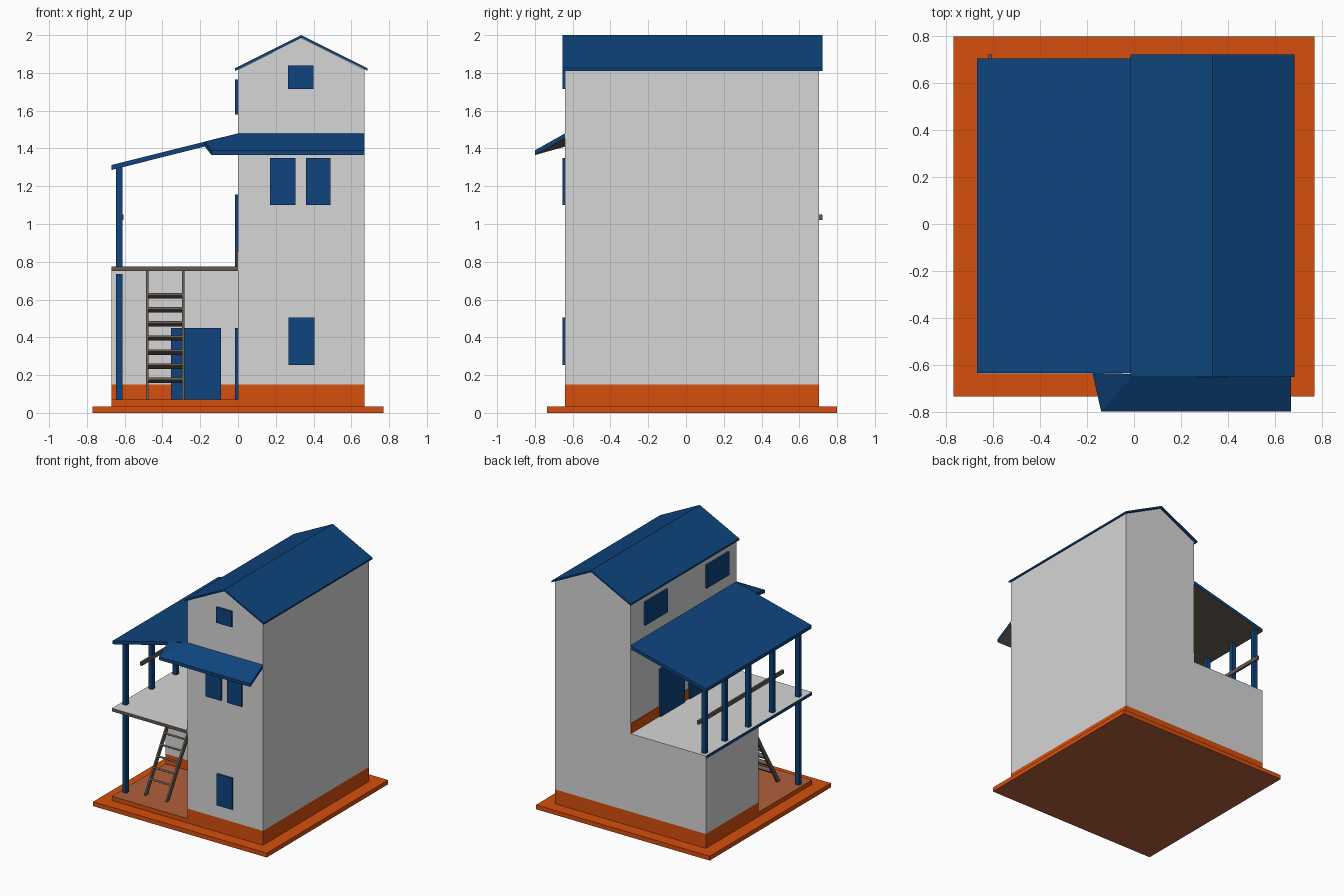
import bpy, bmesh
from mathutils import Vector

if "Cube" in bpy.data.objects:
    bpy.data.objects.remove(bpy.data.objects["Cube"])


def srgb(r, g, b):
    lin = [(c / 255 / 12.92) if c / 255 <= 0.04045 else ((c / 255 + 0.055) / 1.055) ** 2.4
           for c in (r, g, b)]
    return (*lin, 1.0)


def material(name, rgb):
    m = bpy.data.materials.new(name)
    m.diffuse_color = srgb(*rgb)
    m.use_nodes = True
    m.node_tree.nodes["Principled BSDF"].inputs["Base Color"].default_value = m.diffuse_color
    return m


WALL = material("pale_grey_wall", (214, 214, 214))
BLUE = material("deep_blue", (14, 68, 125))
ORANGE = material("orange_plinth", (214, 79, 13))
CLAY = material("terracotta", (178, 95, 60))
WOOD = material("dark_wood", (100, 90, 81))


def finish(name, bm, mats, rule=None):
    """rule(normal) returns the material index of a face."""
    bmesh.ops.recalc_face_normals(bm, faces=bm.faces[:])
    bm.normal_update()
    if rule:
        for f in bm.faces:
            f.material_index = rule(f.normal)
    me = bpy.data.meshes.new(name)
    bm.to_mesh(me)
    bm.free()
    for m in mats:
        me.materials.append(m)
    ob = bpy.data.objects.new(name, me)
    bpy.context.collection.objects.link(ob)
    return ob


def prism(name, points, offset, mats, rule=None):
    """Solid made by sweeping a flat outline along an offset."""
    bm = bmesh.new()
    a = [bm.verts.new(p) for p in points]
    b = [bm.verts.new(Vector(p) + Vector(offset)) for p in points]
    bm.faces.new(a)
    bm.faces.new(b[::-1])
    for i in range(len(a)):
        j = (i + 1) % len(a)
        bm.faces.new((a[i], b[i], b[j], a[j]))
    return finish(name, bm, mats, rule)


def box(name, x, y, z, mats, rule=None):
    pts = [(x[0], y[0], z[0]), (x[1], y[0], z[0]), (x[1], y[1], z[0]), (x[0], y[1], z[0])]
    return prism(name, pts, (0, 0, z[1] - z[0]), mats, rule)


def underside(n):
    return 1 if n.z < -0.5 else 0


FRONT, BACK, MID = -0.64, 0.705, 0.04   # main y positions
LEFT, RIGHT = -0.67, 0.67

# Base plate and plinths
box("base_plate", (-0.77, 0.77), (-0.735, 0.80), (0, 0.035), [ORANGE, CLAY], underside)
box("tower_plinth", (0, RIGHT), (FRONT, BACK), (0.035, 0.15), [ORANGE])
box("wing_plinth", (LEFT, 0), (MID, BACK), (0.035, 0.15), [ORANGE])
box("porch_floor", (LEFT, 0), (FRONT, MID), (0.035, 0.07), [ORANGE, CLAY],
    lambda n: 1 if n.z > 0.5 else 0)

# Tower with gable, and the low wing
gable = [(0, 0.15), (RIGHT, 0.15), (RIGHT, 1.817), (0.335, 1.985), (0, 1.817)]
prism("tower_walls", [(x, FRONT, z) for x, z in gable], (0, BACK - FRONT, 0), [WALL])
box("wing_walls", (LEFT, 0), (MID, BACK), (0.15, 0.75), [WALL])


# Terrace slab: pale top, wooden front edge and underside, blue outer edge
def slab_rule(n):
    if n.x < -0.5:
        return 2
    return 1 if n.y < -0.5 or n.z < -0.5 else 0


box("terrace_slab", (LEFT, 0), (FRONT, BACK), (0.75, 0.775), [WALL, WOOD, BLUE], slab_rule)
box("terrace_skirting", (-0.004, 0), (FRONT, BACK), (0.775, 0.855), [ORANGE])

# Tower roof
roof = [(-0.015, 1.825), (0.335, 2.0), (0.685, 1.825),
        (0.685, 1.811), (0.335, 1.986), (-0.015, 1.811)]
prism("tower_roof", [(x, -0.653, z) for x, z in roof], (0, 1.376, 0), [BLUE])

# Lean-to roof over the terrace
lean = [(0, 1.48), (LEFT, 1.312), (LEFT, 1.286), (0, 1.454)]
prism("terrace_roof", [(x, -0.635, z) for x, z in lean], (0, 1.34, 0), [BLUE, WOOD], underside)

# Front canopy with a hipped left end
bm = bmesh.new()
top_pts = [(RIGHT, FRONT, 1.48), (0, FRONT, 1.48), (-0.177, -0.635, 1.436),
           (-0.14, -0.80, 1.39), (RIGHT, -0.80, 1.39)]
top = [bm.verts.new(p) for p in top_pts]
low = [bm.verts.new((x, y, z - 0.025)) for x, y, z in top_pts]
for v in (top, low):
    bm.faces.new((v[0], v[1], v[3], v[4]))
    bm.faces.new((v[1], v[2], v[3]))
for i in range(5):
    j = (i + 1) % 5
    bm.faces.new((top[i], top[j], low[j], low[i]))
finish("front_canopy", bm, [BLUE, WOOD], underside)

# Posts and handrail
for i, y in enumerate((-0.525, -0.195, 0.11, 0.405, 0.66)):
    box(f"terrace_post_{i + 1}", (-0.646, -0.612), (y - 0.017, y + 0.017), (0.775, 1.305), [BLUE])
box("porch_post", (-0.646, -0.612), (-0.542, -0.508), (0.07, 0.735), [BLUE])
box("handrail", (-0.622, -0.606), (-0.35, 0.723), (1.02, 1.05), [WOOD])

# Windows on the tower front
front_windows = [(0.265, 0.40, 1.715, 1.84), (0.17, 0.305, 1.10, 1.35),
                 (0.36, 0.49, 1.10, 1.35), (0.268, 0.405, 0.253, 0.505)]
for i, (x0, x1, z0, z1) in enumerate(front_windows):
    box(f"front_window_{i + 1}", (x0, x1), (FRONT - 0.014, FRONT), (z0, z1), [BLUE])

# Windows and doors on the tower's left wall
side_openings = [("side_window_1", 0.25, 0.53, 1.58, 1.765),
                 ("side_window_2", -0.53, -0.245, 1.58, 1.765),
                 ("terrace_door_1", 0.033, 0.34, 0.775, 1.155),
                 ("terrace_door_2", -0.34, -0.03, 0.775, 1.155),
                 ("porch_side_door", -0.43, -0.17, 0.07, 0.45)]
for name, y0, y1, z0, z1 in side_openings:
    box(name, (-0.015, 0), (y0, y1), (z0, z1), [BLUE])
box("porch_door", (-0.355, -0.09), (MID - 0.014, MID), (0.07, 0.45), [BLUE])

# Ladder up to the terrace
foot, head = Vector((0, -0.48, 0.07)), Vector((0, -0.07, 0.75))
up = (head - foot).normalized()
out = Vector((0, -up.z, up.y))
for i, x in enumerate((-0.487, -0.297)):
    ends = [(x, foot.y - 0.018, foot.z), (x, foot.y + 0.018, foot.z),
            (x, head.y + 0.018, head.z), (x, head.y - 0.018, head.z)]
    prism(f"ladder_rail_{i + 1}", ends, (0.013, 0, 0), [WOOD])
for i in range(7):
    c = foot.lerp(head, (0.173 + 0.0745 * i - 0.07) / 0.68) + Vector((-0.48, 0, 0))
    ends = [c + up * a * 0.007 + out * b * 0.016 for a, b in ((-1, -1), (1, -1), (1, 1), (-1, 1))]
    prism(f"ladder_rung_{i + 1}", ends, (0.19, 0, 0), [WOOD])
